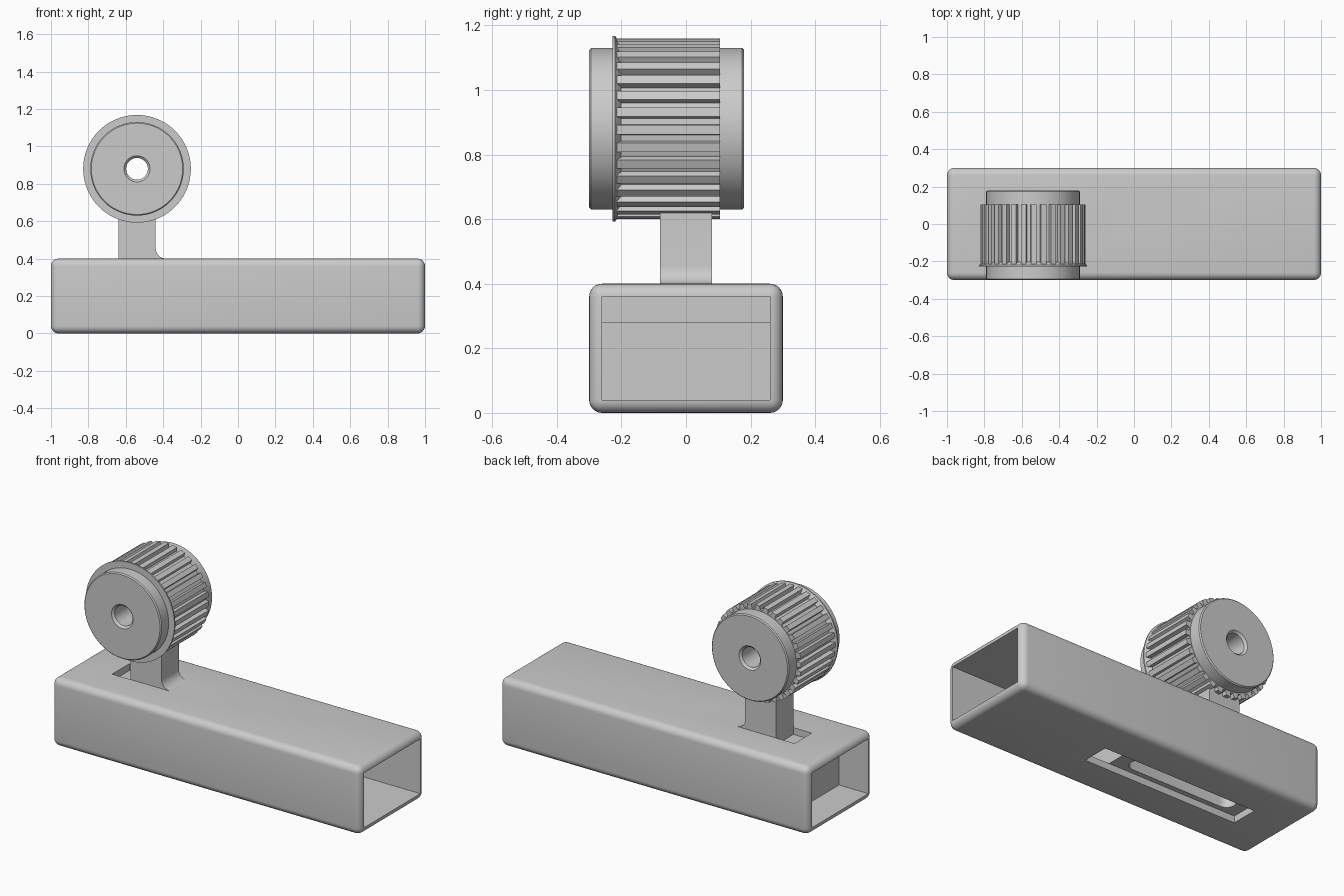
import bpy, bmesh
from math import pi, sin, cos, radians
from mathutils import Matrix

if "Cube" in bpy.data.objects:
    bpy.data.objects.remove(bpy.data.objects["Cube"])

grey = bpy.data.materials.new("plain_grey")
grey.use_nodes = True
grey.diffuse_color = (0.6, 0.6, 0.6, 1)
grey.node_tree.nodes["Principled BSDF"].inputs["Base Color"].default_value = (0.6, 0.6, 0.6, 1)


def finish(name, bm):
    bmesh.ops.recalc_face_normals(bm, faces=bm.faces)
    mesh = bpy.data.meshes.new(name)
    bm.to_mesh(mesh)
    bm.free()
    mesh.materials.append(grey)
    obj = bpy.data.objects.new(name, mesh)
    bpy.context.collection.objects.link(obj)
    return obj


def box(name, x, y, z, bevel=0):
    bm = bmesh.new()
    bmesh.ops.create_cube(bm, size=1)
    for v in bm.verts:
        for axis, (lo, hi) in enumerate((x, y, z)):
            v.co[axis] = lo if v.co[axis] < 0 else hi
    if bevel:
        bmesh.ops.bevel(bm, geom=bm.edges[:], offset=bevel, segments=6,
                        profile=0.5, affect='EDGES')
    return finish(name, bm)


def extrude(name, points, start, depth):
    """Extrude a closed outline made of 3D points along the vector depth."""
    bm = bmesh.new()
    face = bm.faces.new([bm.verts.new(p) for p in points])
    bmesh.ops.translate(bm, vec=start, verts=bm.verts)
    top = bmesh.ops.extrude_face_region(bm, geom=[face])["geom"]
    bmesh.ops.translate(bm, vec=depth, verts=[g for g in top if isinstance(g, bmesh.types.BMVert)])
    if not any(f is face for f in bm.faces):
        bmesh.ops.holes_fill(bm, edges=bm.edges)
    return finish(name, bm)


def lathe(name, profile, steps=72):
    """Spin a closed (radius, y) profile round the pulley axle."""
    bm = bmesh.new()
    rings = []
    for i in range(steps):
        a = 2 * pi * i / steps
        rings.append([bm.verts.new((AX + r * cos(a), y, AZ + r * sin(a))) for r, y in profile])
    n = len(profile)
    for i in range(steps):
        a, b = rings[i], rings[(i + 1) % steps]
        for j in range(n):
            k = (j + 1) % n
            bm.faces.new((a[j], a[k], b[k], b[j]))
    return finish(name, bm)


def cut(obj, *cutters):
    for c in cutters:
        c.hide_render = True
        mod = obj.modifiers.new("cut", 'BOOLEAN')
        mod.operation, mod.solver, mod.object = 'DIFFERENCE', 'EXACT', c
        bpy.context.view_layer.objects.active = obj
        bpy.ops.object.modifier_apply(modifier=mod.name)
        bpy.data.objects.remove(c)


def smooth(obj, angle=30):
    bpy.ops.object.select_all(action='DESELECT')
    obj.select_set(True)
    bpy.context.view_layer.objects.active = obj
    bpy.ops.object.shade_smooth_by_angle(angle=radians(angle))


AX, AZ = -0.54, 0.88
HALF = 0.08

# Hollow rounded beam with a slot in its top and a longer one in its floor
beam = box("hollow_beam", (-1, 1), (-0.3, 0.3), (0, 0.4), 0.04)
cut(beam,
    box("bore_cutter", (-1.1, 1.1), (-0.26, 0.26), (0.04, 0.36)),
    box("top_slot_cutter", (-0.76, -0.15), (-HALF, HALF), (0.3, 0.5)),
    box("floor_slot_cutter", (-0.74, 0.26), (-HALF, HALF), (-0.1, 0.1)))
smooth(beam)

# Sliding block inside the beam: stepped side outline and a long pocket below
step = [(-0.81, 0.04), (0.1, 0.04), (0.1, 0.28), (-0.14, 0.28), (-0.14, 0.36), (-0.81, 0.36)]
block = extrude("sliding_block", [(x, 0, z) for x, z in step], (0, -0.26, 0), (0, 0.52, 0))
stadium = []
for cx, first in ((-0.03, -pi / 2), (-0.62, pi / 2)):
    for i in range(13):
        a = first + pi * i / 12
        stadium.append((cx + 0.05 * cos(a), 0.05 * sin(a), 0))
cut(block, extrude("pocket_cutter", stadium, (0, 0, -0.02), (0, 0, 0.22)))
smooth(block)

# Upright post curving into a foot that lies flush in the top slot
outline = [(-0.64, 0.36), (-0.15, 0.36), (-0.15, 0.4), (-0.385, 0.4)]
for i in range(1, 9):
    a = -pi / 2 - pi / 2 * i / 8
    outline.append((-0.385 + 0.055 * cos(a), 0.455 + 0.055 * sin(a)))
outline += [(-0.44, 0.66), (-0.64, 0.66)]
post = extrude("post_and_foot", [(x, 0, z) for x, z in outline], (0, -HALF, 0), (0, 2 * HALF, 0))
smooth(post)

# Pulley hub with a chamfered through bore
hub = lathe("pulley_hub", [(0.07, -0.3), (0.244, -0.3), (0.25, -0.294), (0.25, 0.174),
                           (0.244, 0.18), (0.07, 0.18), (0.058, 0.168), (0.058, -0.288)])
smooth(hub)

# Thin dished flange at the front of the teeth
flange = lathe("pulley_flange", [(0.2, -0.228), (0.288, -0.228), (0.288, -0.22),
                                 (0.262, -0.202), (0.2, -0.202)])
smooth(flange, 20)

# Toothed ring
TEETH = 32
ring = []
for t in range(TEETH):
    for part, r in ((-0.32, 0.28), (0.2, 0.28), (0.26, 0.257), (0.62, 0.257)):
        a = 2 * pi * (t + part) / TEETH
        ring.append((r, a))
bm = bmesh.new()
loops = []
for y in (-0.215, 0.105):
    outer = [bm.verts.new((AX + r * cos(a), y, AZ + r * sin(a))) for r, a in ring]
    inner = [bm.verts.new((AX + 0.2 * cos(a), y, AZ + 0.2 * sin(a))) for r, a in ring]
    loops.append((outer, inner))
(fo, fi), (bo, bi) = loops
for i in range(len(ring)):
    k = (i + 1) % len(ring)
    for p, q in ((fo, bo), (bo, bi), (bi, fi), (fi, fo)):
        bm.faces.new((p[i], p[k], q[k], q[i]))
finish("pulley_teeth", bm)
